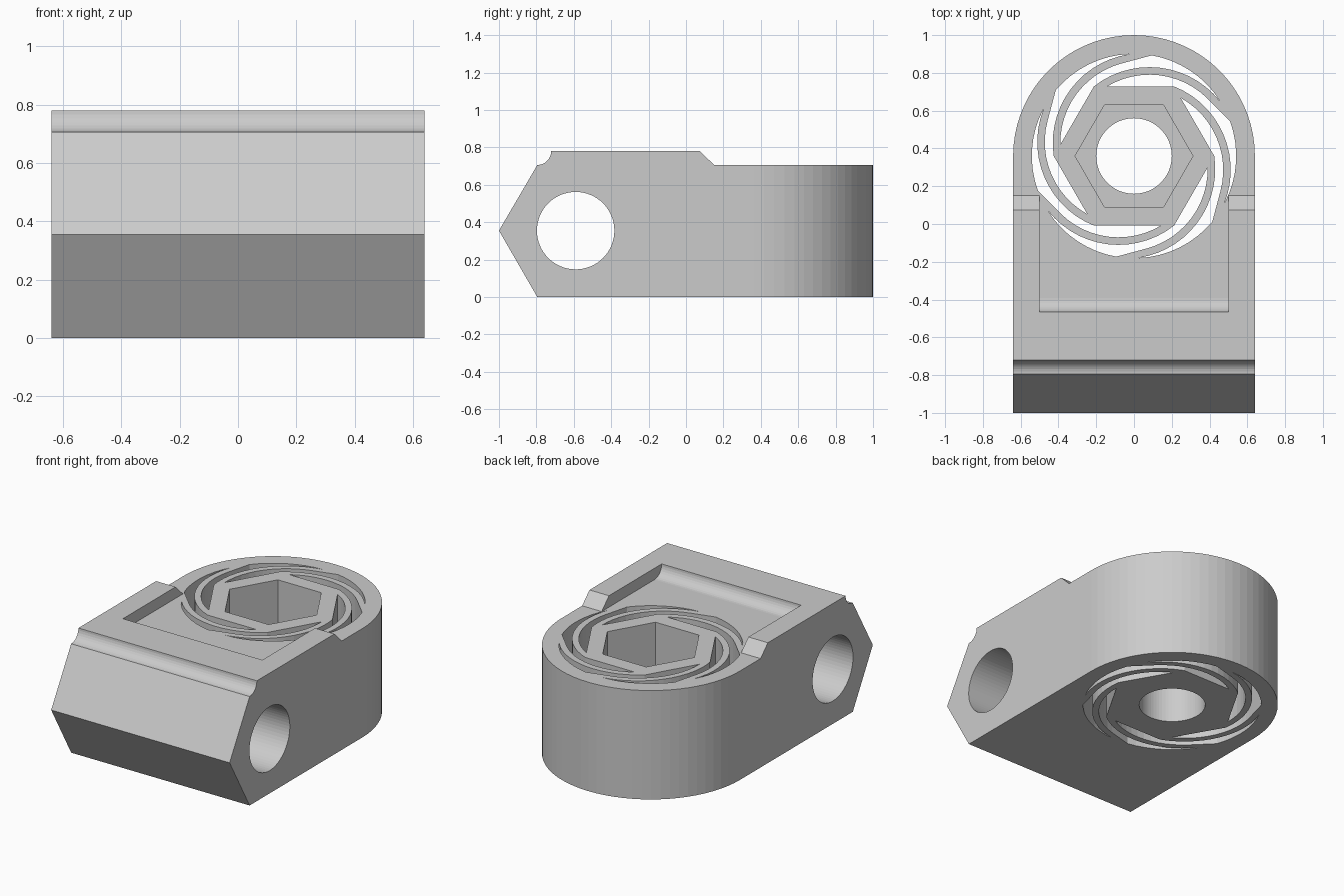
import bpy, bmesh
from math import sin, cos, pi, radians, degrees, atan2, hypot

if "Cube" in bpy.data.objects:
    bpy.data.objects.remove(bpy.data.objects["Cube"], do_unlink=True)

HALF_W = 0.64      # half width, also radius of the rounded end
BOSS_Y = 0.36      # centre of the rounded end
DECK, TOP, MID = 0.706, 0.78, 0.355
HEX_R, RING_R = 0.425, 0.541
ARM_C, ARM_OUT, ARM_IN = (0.082, -0.0055), 0.476, 0.436   # spring arm arcs

grey = bpy.data.materials.new("light_grey")
grey.use_nodes = True
grey.diffuse_color = (0.6, 0.6, 0.6, 1)
grey.node_tree.nodes["Principled BSDF"].inputs["Base Color"].default_value = (0.6, 0.6, 0.6, 1)


def arc(cx, cy, r, start, end, n):
    """Points on a circular arc, angles in degrees."""
    return [(cx + r * cos(radians(start + (end - start) * i / n)),
             cy + r * sin(radians(start + (end - start) * i / n))) for i in range(n + 1)]


def circle(cx, cy, r, n):
    return arc(cx, cy, r, 0, 360, n)[:-1]


def prism(name, pts, lo, hi, axis="Z"):
    """Extrude an outline: (x, y) along Z, or (y, z) along X."""
    bm = bmesh.new()
    place = (lambda p, t: (p[0], p[1], t)) if axis == "Z" else (lambda p, t: (t, p[0], p[1]))
    face = bm.faces.new([bm.verts.new(place(p, lo)) for p in pts])
    side = bmesh.ops.extrude_face_region(bm, geom=[face])["geom"]
    shift = place((0, 0), hi - lo)
    bmesh.ops.translate(bm, vec=shift, verts=[v for v in side if isinstance(v, bmesh.types.BMVert)])
    bmesh.ops.recalc_face_normals(bm, faces=bm.faces)
    mesh = bpy.data.meshes.new(name)
    bm.to_mesh(mesh)
    bm.free()
    mesh.materials.append(grey)
    ob = bpy.data.objects.new(name, mesh)
    bpy.context.collection.objects.link(ob)
    return ob


def combine(body, tool, operation="DIFFERENCE"):
    mod = body.modifiers.new(tool.name, "BOOLEAN")
    mod.operation, mod.solver, mod.object = operation, "EXACT", tool
    bpy.context.view_layer.objects.active = body
    bpy.ops.object.modifier_apply(modifier=mod.name)
    bpy.data.objects.remove(tool, do_unlink=True)


def turn(pts, deg):
    """Rotate points about the spiral centre."""
    c, s = cos(radians(deg)), sin(radians(deg))
    return [(x * c - y * s, x * s + y * c) for x, y in pts]


# Clamp body: side profile with pointed nose, coved step and sloped rear step
profile = [(-0.795, 0), (-1, MID), (-0.795, DECK)]
profile += arc(-0.795, TOP, TOP - DECK, -90, 0, 8)[1:]
profile += [(0.075, TOP), (0.15, DECK), (1.2, DECK), (1.2, 0)]
body = prism("clamp_body", profile, -0.8, 0.8, "X")

# Rounded rear end
plan = [(-HALF_W, -1.2), (HALF_W, -1.2)] + arc(0, BOSS_Y, HALF_W, 0, 180, 36)
combine(body, prism("plan_outline", plan, -0.1, 1), "INTERSECT")

# Recess between the side rails, with a coved front wall
recess = [(-0.465, 0.9)] + arc(-0.391, TOP, TOP - DECK, 180, 270, 8) + [(0.15, DECK), (0.35, 0.9)]
combine(body, prism("recess", recess, -0.5, 0.5, "X"))

# Cross hole, bolt hole and hexagonal nut pocket
combine(body, prism("cross_hole", circle(-0.59, MID, 0.207, 64), -1, 1, "X"))
combine(body, prism("bolt_hole", circle(0, BOSS_Y, 0.2, 64), -0.1, 1))
combine(body, prism("nut_pocket", circle(0, BOSS_Y, 0.312, 6), 0.28, 1))

# Outer edge of one spring arm, from the ring down to a hexagon corner
cx, cy = ARM_C
corner = (HEX_R * cos(2 * pi / 3), HEX_R * sin(2 * pi / 3))
root = degrees(atan2(corner[1] - cy, corner[0] - cx))
tip = degrees(atan2(0.29 - cy, 0.455 - cx))
outer_edge = arc(cx, cy, ARM_OUT, tip, root, 14)[:-1] + [corner]

# Inner edge: arc from the hexagon flat, then a tangent line to the ring
flat = corner[1]
start = 180 - degrees(atan2(flat - cy, (ARM_IN ** 2 - (flat - cy) ** 2) ** 0.5))
ring_end = (RING_R * cos(radians(20)), RING_R * sin(radians(20)))
inner_edge = arc(cx, cy, ARM_IN, start, 45, 12) + [ring_end]

# Slot between two neighbouring arms, repeated six times
ring_tip = degrees(atan2(0.29, 0.455))
ring_arc = arc(0, 0, RING_R, 80, ring_tip, 8)[1:-1]
slot = outer_edge + turn(inner_edge, 60) + ring_arc
for k in range(6):
    pts = [(x, y + BOSS_Y) for x, y in turn(slot, 60 * k)]
    combine(body, prism("spring_slot", pts, -0.1, 1))
